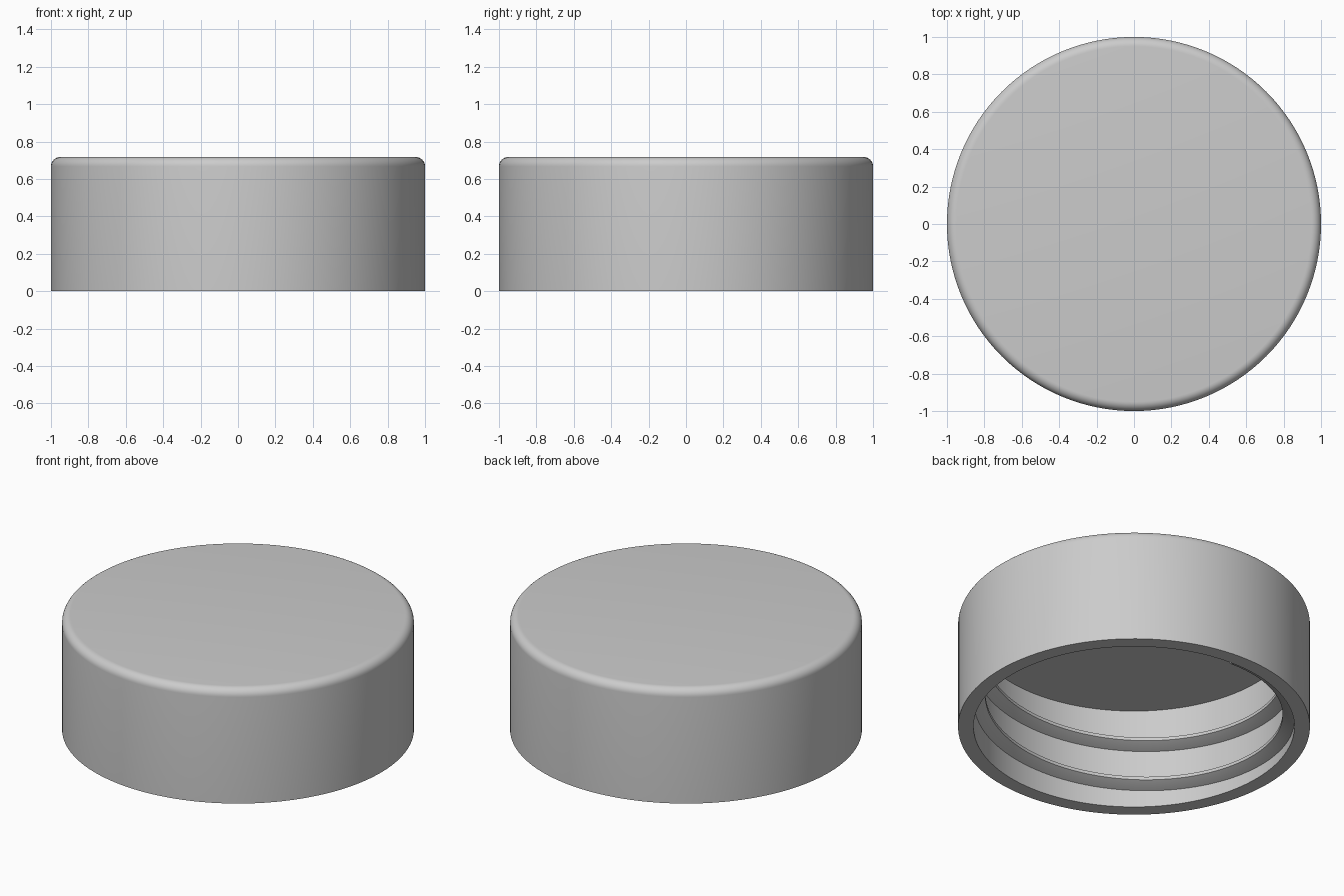
import bpy, bmesh
from math import sin, cos, pi, radians

cube = bpy.data.objects.get("Cube")
if cube:
    bpy.data.objects.remove(cube, do_unlink=True)

HEIGHT, RADIUS, WALL, FILLET = 0.717, 1.0, 0.088, 0.05
INNER = RADIUS - WALL
CEILING = HEIGHT - WALL
PITCH, SEGMENTS = 0.257, 128

grey = bpy.data.materials.new("light grey plastic")
grey.use_nodes = True
colour = (0.6, 0.6, 0.6, 1)
grey.diffuse_color = colour
grey.node_tree.nodes["Principled BSDF"].inputs["Base Color"].default_value = colour


def sweep(name, profile, start, turns, pitch, closed):
    """Sweep an (r, z) profile around z, rising by pitch each turn."""
    bm = bmesh.new()
    steps = round(SEGMENTS * turns)
    ring_total = steps if pitch == 0 else steps + 1
    rings = []
    for i in range(ring_total):
        a = start + 2 * pi * i / SEGMENTS
        rise = pitch * i / SEGMENTS
        rings.append([bm.verts.new((r * cos(a), r * sin(a), z + rise)) for r, z in profile])
    n = len(profile)
    for i in range(steps):
        a, b = rings[i], rings[(i + 1) % ring_total]
        for j in range(n if closed else n - 1):
            k = (j + 1) % n
            bm.faces.new((a[j], b[j], b[k], a[k]))
    if closed:
        # blunt ends of the thread
        bm.faces.new(rings[0])
        bm.faces.new(rings[-1])
    else:
        # flat discs at both ends of the profile
        bm.faces.new([ring[0] for ring in rings])
        bm.faces.new([ring[-1] for ring in rings])
    bmesh.ops.recalc_face_normals(bm, faces=bm.faces)
    mesh = bpy.data.meshes.new(name)
    bm.to_mesh(mesh)
    bm.free()
    mesh.materials.append(grey)
    obj = bpy.data.objects.new(name, mesh)
    bpy.context.collection.objects.link(obj)
    bpy.ops.object.select_all(action="DESELECT")
    obj.select_set(True)
    bpy.context.view_layer.objects.active = obj
    bpy.ops.object.shade_smooth_by_angle(angle=radians(25))
    return obj


# Cap shell: ceiling, inner wall, rim, outer wall, rounded top edge
shell = [(INNER, CEILING), (INNER, 0), (RADIUS, 0)]
for i in range(9):
    a = pi / 2 * i / 8
    shell.append((RADIUS - FILLET + FILLET * cos(a), HEIGHT - FILLET + FILLET * sin(a)))
sweep("cap_shell", shell, 0, 1, 0, closed=False)

# Helical thread: two turns of a trapezoid ridge, rooted in the inner wall
thread = [(INNER + 0.01, 0.006), (INNER, 0.008), (0.845, 0.041),
          (0.845, 0.061), (INNER, 0.094), (INNER + 0.01, 0.096)]
sweep("screw_thread", thread, radians(90), 2, PITCH, closed=True)
